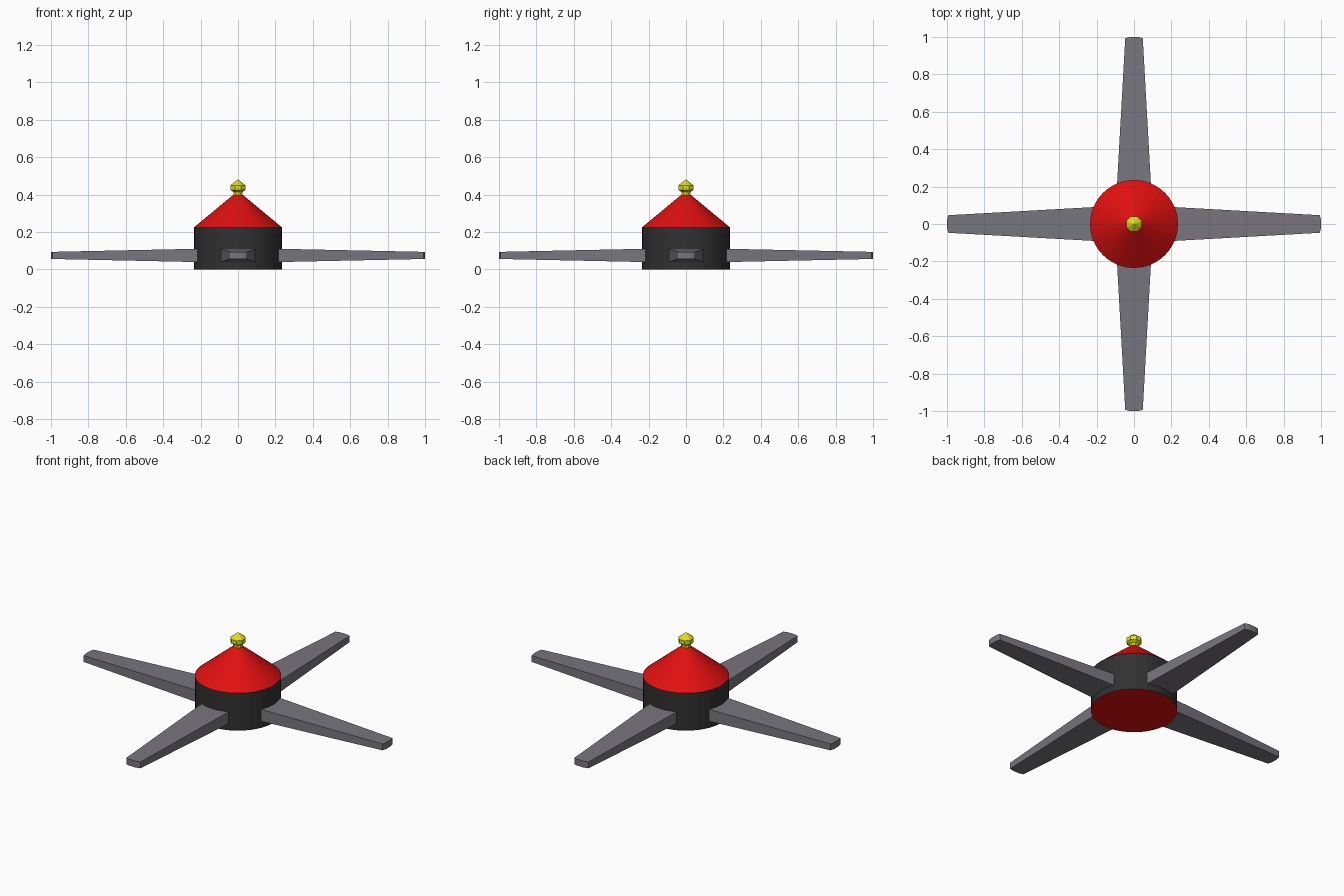
import bpy, bmesh, math
from mathutils import Matrix

cube = bpy.data.objects.get("Cube")
if cube:
    bpy.data.objects.remove(cube, do_unlink=True)


def material(name, rgb):
    m = bpy.data.materials.new(name)
    m.use_nodes = True
    m.diffuse_color = (*rgb, 1)
    m.node_tree.nodes["Principled BSDF"].inputs["Base Color"].default_value = (*rgb, 1)
    return m


red = material("red", (0.75, 0.005, 0.005))
black = material("black", (0.03, 0.03, 0.03))
grey = material("grey", (0.19, 0.18, 0.21))
yellow = material("yellow", (0.72, 0.75, 0.008))


def finish(name, bm, mats):
    bmesh.ops.recalc_face_normals(bm, faces=bm.faces)
    mesh = bpy.data.meshes.new(name)
    bm.to_mesh(mesh)
    bm.free()
    for m in mats:
        mesh.materials.append(m)
    obj = bpy.data.objects.new(name, mesh)
    bpy.context.collection.objects.link(obj)
    return obj


def lathe(name, profile, sides, mats, turn=0.0):
    """Stack of rings (radius, height), capped at both ends; radius 0 is a point."""
    bm = bmesh.new()
    rings = []
    for r, z in profile:
        count = sides if r else 1
        angles = [turn + math.tau * i / sides for i in range(count)]
        rings.append([bm.verts.new((r * math.cos(a), r * math.sin(a), z)) for a in angles])
    for low, high in zip(rings, rings[1:]):
        for i in range(sides):
            j = (i + 1) % sides
            if len(high) == 1:
                bm.faces.new((low[i], low[j], high[0]))
            else:
                bm.faces.new((low[i], low[j], high[j], high[i]))
    for ring in (rings[0], rings[-1]):
        if len(ring) > 1:
            bm.faces.new(ring)
    return finish(name, bm, mats)


# Hub drum with a red underside
hub = lathe("hub", [(0.235, 0), (0.235, 0.225)], 48, [black, red])
for face in hub.data.polygons:
    face.material_index = int(face.normal.z < -0.9)

# Conical cap and faceted finial
lathe("cap", [(0.235, 0.225), (0.018, 0.405)], 48, [red])
lathe("finial", [(0.027, 0.395), (0.027, 0.415), (0.043, 0.425), (0.043, 0.45), (0, 0.482)],
      8, [yellow], math.pi / 8)


# Four tapered blades with blunt rounded tips
def blade(name, angle):
    half = [(0.15, 0.094, 0.037), (0.993, 0.047, 0.019), (1.0, 0.022, 0.019)]
    bm = bmesh.new()
    outline = half + [(x, -w, t) for x, w, t in reversed(half)]
    top = [bm.verts.new((x, w, 0.075 + t)) for x, w, t in outline]
    base = [bm.verts.new((x, w, 0.075 - t)) for x, w, t in outline]
    n = len(outline)
    for i in range(n):
        j = (i + 1) % n
        bm.faces.new((top[i], top[j], base[j], base[i]))
    for loop in (top, base):
        # Tapered panel, then the level tip
        bm.faces.new((loop[0], loop[1], loop[4], loop[5]))
        bm.faces.new(loop[1:5])
    bmesh.ops.rotate(bm, verts=bm.verts, matrix=Matrix.Rotation(angle, 3, "Z"))
    return finish(name, bm, [grey])


for i, side in enumerate(("left", "back", "right", "front")):
    blade(side + "_blade", i * math.pi / 2)
